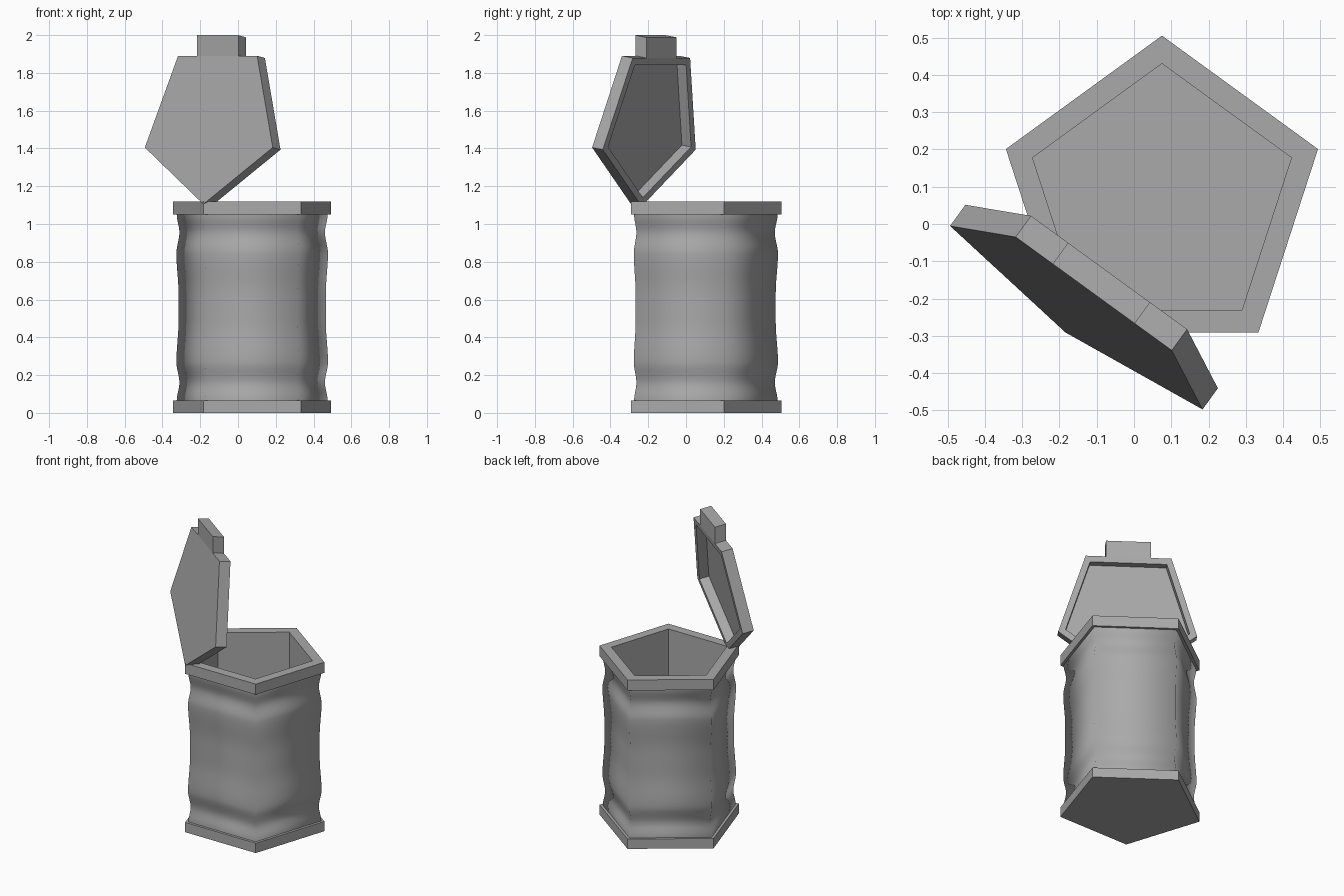
import bpy, bmesh
from math import radians, pi, sin, cos, tan
from mathutils import Matrix, Vector

cube = bpy.data.objects.get("Cube")
if cube:
    bpy.data.objects.remove(cube, do_unlink=True)

grey = bpy.data.materials.new("plain grey")
grey.use_nodes = True
colour = (0.4, 0.4, 0.4, 1)
grey.diffuse_color = colour
grey.node_tree.nodes["Principled BSDF"].inputs["Base Color"].default_value = colour

SIDES = 5
RADIUS = 0.44        # outer corner radius of base, rim and lid
OPENING = 0.365      # corner radius of the inside
CENTRE = Vector((0.075, 0.065, 0))
RIM_LOW, RIM_TOP, BASE_TOP = 1.05, 1.12, 0.065


def finish(name, bm, smooth=False):
    bmesh.ops.recalc_face_normals(bm, faces=bm.faces)
    mesh = bpy.data.meshes.new(name)
    bm.to_mesh(mesh)
    bm.free()
    mesh.materials.append(grey)
    for p in mesh.polygons:
        p.use_smooth = smooth
    obj = bpy.data.objects.new(name, mesh)
    bpy.context.collection.objects.link(obj)
    return obj


def pentagon_lathe(name, profile, matrix, start=pi / 2, cap_first=False,
                   cap_last=False, smooth=False):
    """Sweep (radius, height) points around a five-sided axis."""
    bm = bmesh.new()
    rings = []
    for r, z in profile:
        angles = [start + 2 * pi * i / SIDES for i in range(SIDES)]
        rings.append([bm.verts.new((r * cos(a), r * sin(a), z)) for a in angles])
    for low, high in zip(rings, rings[1:]):
        for i in range(SIDES):
            j = (i + 1) % SIDES
            bm.faces.new((low[i], low[j], high[j], high[i]))
    if cap_first:
        bm.faces.new(rings[0])
    if cap_last:
        bm.faces.new(rings[-1])
    bm.transform(matrix)
    return finish(name, bm, smooth)


place = Matrix.Translation(CENTRE)

# Base slab
pentagon_lathe("base", [(RADIUS, 0), (RADIUS, BASE_TOP)], place,
               cap_first=True, cap_last=True)

# Rim with the straight inner walls and floor
pentagon_lathe("rim_and_inside",
               [(0.40, RIM_LOW), (RADIUS, RIM_LOW), (RADIUS, RIM_TOP),
                (OPENING, RIM_TOP), (OPENING, BASE_TOP + 0.01)],
               place, cap_last=True)

# Wavy outer wall, mirrored about its mid height
half = [(0.42, BASE_TOP), (0.405, 0.16), (0.422, 0.27), (0.41, 0.48)]
keys = half + [(r, RIM_LOW + BASE_TOP - z) for r, z in reversed(half)]
wave, steps = [], 6
for (r0, z0), (r1, z1) in zip(keys, keys[1:]):
    for k in range(steps):
        t = k / steps
        s = t * t * (3 - 2 * t)
        wave.append((r0 + (r1 - r0) * s, z0 + (z1 - z0) * t))
wave.append(keys[-1])
pentagon_lathe("wavy_wall", wave, place, smooth=True)

# Lid frame: hinged on one corner, x runs up the lid, z points out of its top
lean = radians(9.3)
corner = radians(234)
out = Vector((cos(corner), sin(corner), 0))
up = Vector((0, 0, 1))
lid_x = up * cos(lean) - out * sin(lean)
lid_z = out * cos(lean) + up * sin(lean)
lid_y = lid_z.cross(lid_x)
hinge = CENTRE + out * RADIUS + up * 1.105
frame = Matrix.Translation(hinge) @ Matrix((lid_x, lid_y, lid_z)).transposed().to_4x4()

# Hollow lid
THICK = 0.071
pentagon_lathe("lid", [(RADIUS, 0), (RADIUS, -THICK), (0.393, -THICK), (0.393, -0.01)],
               frame @ Matrix.Translation((RADIUS, 0, 0)), start=pi,
               cap_first=True, cap_last=True)

# Latch block on the far edge, standing upright
bm = bmesh.new()
bmesh.ops.create_cube(bm, size=1)
edge = RADIUS * (1 + cos(pi / SIDES))
rise = 0.109 * cos(lean)
for v in bm.verts:
    top = v.co.x + 0.5
    v.co = (edge + top * rise, v.co.y * 0.272,
            (v.co.z - 0.5) * THICK + top * rise * tan(lean))
bm.transform(frame)
finish("latch", bm)
